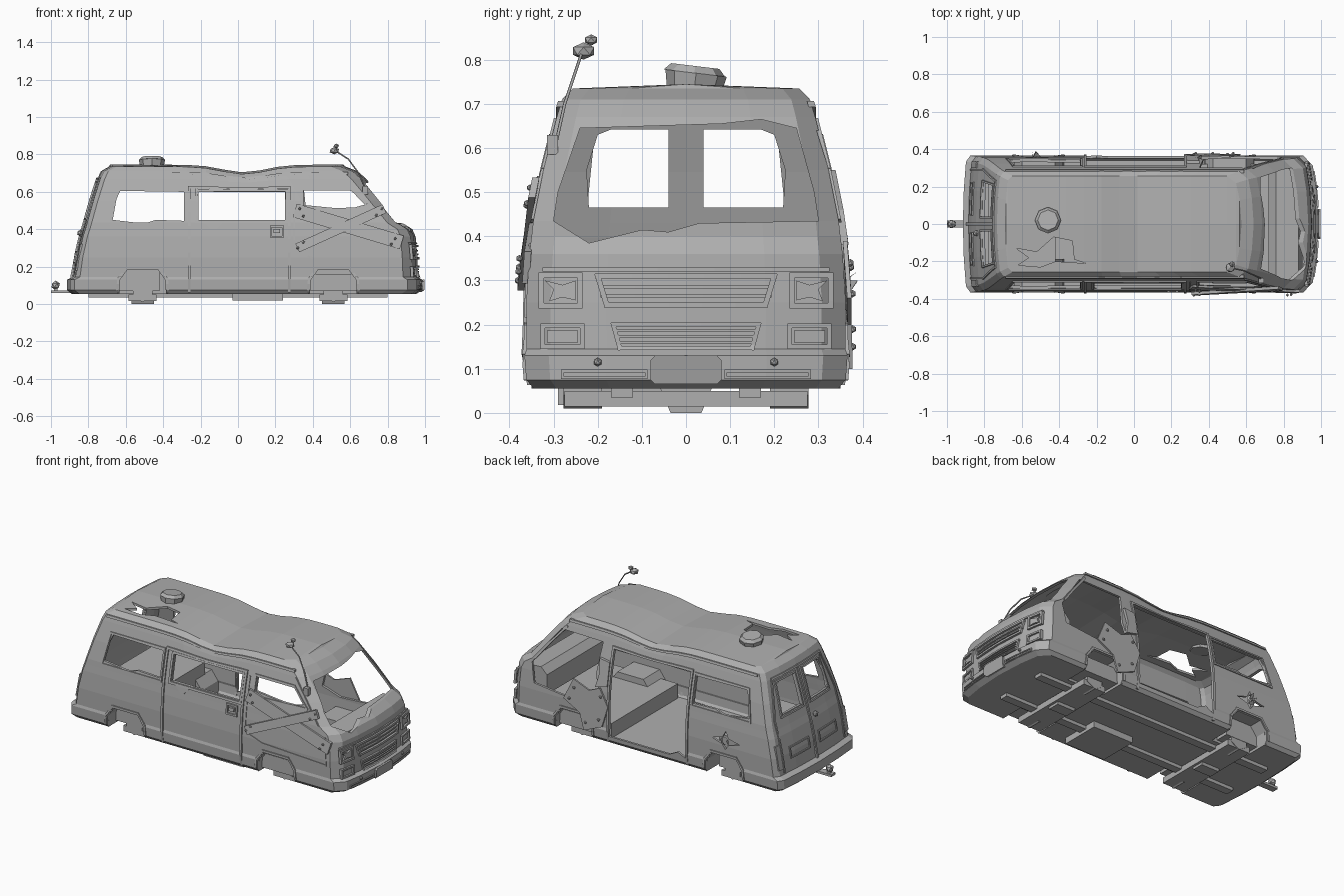
import bpy, bmesh, math
from mathutils import Vector, Matrix

if "Cube" in bpy.data.objects:
    bpy.data.objects.remove(bpy.data.objects["Cube"])


def material(name, value):
    mat = bpy.data.materials.new(name)
    mat.use_nodes = True
    colour = (value, value, value, 1)
    mat.diffuse_color = colour
    mat.node_tree.nodes["Principled BSDF"].inputs["Base Color"].default_value = colour
    return mat


GREY = material("worn grey", 0.43)

# Body outline by height: height, rear x, front x, half width
LEVELS = [(.055, -.89, .955, .345), (.075, -.915, .985, .362), (.13, -.915, .985, .366),
          (.145, -.885, .962, .361), (.25, -.87, .958, .362), (.36, -.845, .95, .355),
          (.4, -.832, .932, .35), (.435, -.822, .878, .346), (.55, -.79, .785, .323),
          (.67, -.752, .685, .293), (.71, -.733, .64, .281), (.735, -.69, .575, .257)]


def outline(z):
    """Rear x, front x and half width of the body at a height."""
    z = min(max(z, LEVELS[0][0]), LEVELS[-1][0])
    for low, high in zip(LEVELS, LEVELS[1:]):
        if z <= high[0]:
            t = (z - low[0]) / (high[0] - low[0])
            return [a + (b - a) * t for a, b in zip(low[1:], high[1:])]


def sag(x, z):
    """Dented roof line."""
    return -max(0, z - .6) * .3 * math.exp(-((x - .03) / .16) ** 2)


def on(face, u, z, d):
    """Point on a body face, lifted outward by d."""
    rear, front, width = outline(z)
    if face == "front":
        return Vector((front - .04 * (u / width) ** 2 + d, u, z))
    if face == "rear":
        return Vector((rear + .02 * (u / width) ** 2 - d, u, z))
    side = 1 if face == "left" else -1
    return Vector((u, side * (width + d), z + sag(u, z)))


def finish(name, bm):
    bmesh.ops.recalc_face_normals(bm, faces=bm.faces)
    mesh = bpy.data.meshes.new(name)
    bm.to_mesh(mesh)
    bm.free()
    mesh.materials.append(GREY)
    ob = bpy.data.objects.new(name, mesh)
    bpy.context.scene.collection.objects.link(ob)
    return ob


def solid(bm, bottom, top):
    """Closed solid between two matching loops of points."""
    a, b = ([bm.verts.new(p) for p in loop] for loop in (bottom, top))
    bm.faces.new(a)
    bm.faces.new(b)
    for i in range(len(a)):
        j = (i + 1) % len(a)
        bm.faces.new((a[i], a[j], b[j], b[i]))


def prism(name, profile, axis, start, end):
    place = {"x": lambda p, h: (h, *p), "y": lambda p, h: (p[0], h, p[1]),
             "z": lambda p, h: (*p, h)}[axis]
    bm = bmesh.new()
    solid(bm, [place(p, start) for p in profile], [place(p, end) for p in profile])
    return finish(name, bm)


def rect(u0, u1, z0, z1):
    return [(u0, z0), (u1, z0), (u1, z1), (u0, z1)]


def box(name, xs, ys, zs):
    return prism(name, rect(*xs, *ys), "z", *zs)


def plate(name, face, points, lift=.006, depth=.012):
    bm = bmesh.new()
    solid(bm, [on(face, u, z, lift - depth) for u, z in points],
          [on(face, u, z, lift) for u, z in points])
    return finish(name, bm)


def stroke(name, face, points, width=.012, lift=.006, closed=False, steps=5):
    """Raised strip that follows a path on the body."""
    bm = bmesh.new()
    path = [Vector(p) for p in points]
    for a, b in zip(path, path[1:] + path[:1] if closed else path[1:]):
        along = (b - a).normalized() * width / 2
        across = Vector((-along.y, along.x))
        a, b = a - along, b + along
        for i in range(steps):
            p, q = a.lerp(b, i / steps), a.lerp(b, (i + 1) / steps)
            loop = [p - across, q - across, q + across, p + across]
            solid(bm, [on(face, *c, lift - .016) for c in loop], [on(face, *c, lift) for c in loop])
    return finish(name, bm)


def cut(ob, cutters):
    for cutter in cutters:
        mod = ob.modifiers.new("opening", "BOOLEAN")
        mod.operation, mod.solver, mod.object = "DIFFERENCE", "EXACT", cutter
    graph = bpy.context.evaluated_depsgraph_get()
    mesh = bpy.data.meshes.new_from_object(ob.evaluated_get(graph))
    ob.modifiers.clear()
    ob.data = mesh
    for cutter in cutters:
        bpy.data.objects.remove(cutter)


def ball(name, at, radius, flat=1):
    bm = bmesh.new()
    bmesh.ops.create_icosphere(bm, subdivisions=1, radius=radius)
    bmesh.ops.transform(bm, matrix=Matrix.Translation(at) @ Matrix.Diagonal((1, 1, flat, 1)), verts=bm.verts)
    return finish(name, bm)


# Body shell, lofted ring by ring, with a crowned roof
bm = bmesh.new()
rings = []
for z, rear, front, width in LEVELS:
    half = [(rear + .02 * f * f, f * width) for f in (0, .5, .91)]
    half += [(rear + .04 + (front - rear - .12) * i / 12, width) for i in range(13)]
    half += [(front - .04 * f * f, f * width) for f in (.85, .5, 0)]
    loop = half + [(x, -y) for x, y in half[-2:0:-1]]
    rings.append([bm.verts.new((x, y, z + sag(x, z))) for x, y in loop])
count, last = len(loop), len(half) - 1
for low, high in zip(rings, rings[1:]):
    for i in range(count):
        j = (i + 1) % count
        bm.faces.new((low[i], low[j], high[j], high[i]))
for ring, crown in ((rings[0], 0), (rings[-1], .01)):
    middle = [ring[0]] + [bm.verts.new((v.co.x, 0, v.co.z + crown)) for v in ring[1:last]] + [ring[last]]
    for side in (ring[:last + 1], [ring[-i % count] for i in range(last + 1)]):
        for i in range(last):
            corners = dict.fromkeys((side[i], side[i + 1], middle[i + 1], middle[i]))
            bm.faces.new(list(corners))
shell = finish("body_shell", bm)
wall = shell.modifiers.new("wall", "SOLIDIFY")
wall.thickness, wall.offset = .014, -1

# Openings: windscreen, windows, doorways, roof tear
rear_window = [(-.67, .45), (-.5, .43), (-.44, .45), (-.29, .445), (-.29, .6), (-.63, .605), (-.65, .56)]
door_window = [(-.21, .45), (.25, .45), (.25, .6), (-.21, .6)]
cab_window = [(.35, .53), (.5, .515), (.6, .51), (.69, .535), (.6, .608), (.35, .608)]
cab_opening = [(.33, .3), (.45, .26), (.6, .27), (.78, .29), (.8, .41), (.7, .555), (.635, .64), (.35, .635), (.37, .45)]
side_opening = [(-.26, .1), (-.2, .13), (-.14, .1), (.27, .1), (.27, .61), (-.26, .61)]
dent = [(-.52 + r * math.cos(i * .785), .28 + r * math.sin(i * .785))
        for i, r in enumerate((.09, .03, .06, .025, .1, .03, .05, .03))]
screen = [(-.3, .435), (-.22, .385), (-.1, .415), (-.04, .41), (.03, .43), (.3, .435), (.29, .5),
          (.25, .645), (.17, .665), (.08, .655), (-.24, .645), (-.29, .5)]
tear = [(-.63, -.13), (-.52, -.15), (-.43, -.07), (-.33, -.09), (-.32, -.19), (-.26, -.21),
        (-.42, -.2), (-.5, -.23), (-.62, -.22), (-.56, -.18)]
cutters = [prism("cutter", screen, "x", .58, 1.2), prism("cutter", tear, "z", .66, .9)]
cutters += [prism("cutter", p, "y", -.5, -.24) for p in (rear_window, door_window, cab_window)]
cutters += [prism("cutter", p, "y", .24, .5) for p in (rear_window, side_opening, cab_opening, dent)]
for s in (-1, 1):
    window = [(s * .04, .465), (s * .22, .465), (s * .225, .55), (s * .2, .63), (s * .17, .642), (s * .04, .642)]
    cutters.append(prism("cutter", window, "x", -1.1, -.6))

# Wheel arches with liners, bare hexagonal hubs and axles
for label, x in (("rear", -.51), ("front", .51)):
    arch = [(x - .125, .055), (x - .12, .13), (x - .08, .185), (x + .08, .185), (x + .12, .13), (x + .125, .055)]
    liner = [(x - .135, .06), (x - .131, .14), (x - .088, .198), (x + .088, .198), (x + .131, .14), (x + .135, .06)]
    hexagon = [(x + .06 * math.sin(i * math.pi / 3), .07 + .06 * math.cos(i * math.pi / 3)) for i in range(6)]
    for side, s in (("left", 1), ("right", -1)):
        cutters.append(prism("cutter", [(x - .125, -.1)] + arch + [(x + .125, -.1)], "y", s * .2, s * .5))
        prism(f"{label}_{side}_wheel_well", liner + arch[::-1], "y", s * .19, s * .35)
        prism(f"{label}_{side}_well_back", liner, "y", s * .188, s * .2)
        prism(f"{label}_{side}_hub", hexagon, "y", s * .19, s * .278)
    box(f"{label}_axle", (x - .075, x + .075), (-.275, .275), (.015, .05))
    prism(f"{label}_differential", [(-.035, 0), (.035, 0), (.06, .06), (-.06, .06)], "x", x - .06, x + .06)
cut(shell, cutters)

# Chassis and interior
for s in (-1, 1):
    box("chassis_rail", (-.8, .8), sorted((s * .12, s * .17)), (.035, .065))
box("fuel_tank", (-.03, .24), (-.29, -.05), (.018, .06))
box("rear_bench", (-.78, -.42), (-.28, .28), (.07, .27))
box("cab_platform", (.28, .9), (-.32, .32), (.07, .16))
prism("dashboard", [(.72, .22), (.9, .22), (.88, .37), (.76, .38), (.72, .34)], "y", -.32, .32)

# Trim shared by both sides
for face in ("left", "right"):
    stroke("roof_gutter", face, [(-.68, .7), (.58, .7)], .014, .008, steps=14)
    stroke("rear_window_frame", face, [(-.68, .43), (-.28, .43), (-.28, .615), (-.645, .615)], .01, closed=True)
    stroke("sliding_door_frame", face, [(-.26, .07), (-.26, .625), (.275, .625), (.275, .07)], .014, .008, steps=8)
    stroke("windscreen_pillar", face, [(.6, .66), (.69, .555), (.78, .44)], .012)
    for x in (-.51, .51):
        stroke("arch_lip", face, [(x - .135, .08), (x - .13, .135), (x - .085, .197), (x + .085, .197),
                                  (x + .13, .135), (x + .135, .08)], .012, .006, steps=2)

# Right side: door window, handle, cracked cab door, nailed planks
stroke("door_window_frame", "right", rect(-.22, .26, .44, .61), .014, .008, closed=True)
plate("glass_shard", "right", [(-.2, .45), (-.07, .45), (-.13, .385)], .005)
stroke("door_handle_frame", "right", rect(.175, .24, .36, .415), .01, .01, closed=True)
plate("door_handle", "right", rect(.19, .225, .38, .4), .012)
stroke("cab_window_frame", "right", [(.34, .5), (.7, .515), (.6, .62), (.34, .62)], .01, closed=True)
stroke("cab_door_seam", "right", [(.3, .6), (.3, .28), (.42, .24), (.85, .22), (.84, .38)], .008, .004)
stroke("lower_plank", "right", [(.34, .31), (.76, .5)], .05, .022, steps=1)
stroke("upper_plank", "right", [(.34, .49), (.84, .34)], .075, .012, steps=1)
for u, z in ((.32, .3), (.35, .33), (.74, .475), (.77, .51), (.33, .51), (.35, .47), (.84, .35), (.82, .32)):
    ball("nail", on("right", u, z, .022), .008)

# Left side: bent pillar, bolted patch and torn metal
plate("bent_pillar", "left", [(.28, .4), (.36, .38), (.34, .46), (.35, .55), (.28, .54)], .016, .02)
patch = [(.27, .28), (.31, .15), (.43, .1), (.46, .2), (.57, .26), (.51, .39), (.4, .35), (.33, .38)]
plate("patch_panel", "left", patch, .014, .01)
for u, z in ((.32, .33), (.33, .19), (.42, .15), (.5, .34), (.53, .27)):
    ball("bolt", on("left", u, z, .016), .009)
for a, b in zip(dent[1::2], dent[3::2] + dent[1:2]):
    middle = ((a[0] + b[0]) / 2 * 1.01, (a[1] + b[1]) / 2 + .02)
    bm = bmesh.new()
    bm.faces.new([bm.verts.new(p) for p in (on("left", *a, 0), on("left", *b, 0), on("left", *middle, .03))])
    finish("torn_metal", bm)

# Front: grilles, lamps, bumper fittings
stroke("grille_frame", "front", [(-.18, .245), (.18, .245), (.2, .31), (-.2, .31)], .012, .012, closed=True)
for z in (.265, .285):
    stroke("grille_bar", "front", [(-.19, z), (.19, z)], .008, .008)
stroke("bonnet_crease", "front", [(-.32, .325), (.32, .325)], .01, .007)
stroke("lower_grille_frame", "front", [(-.15, .147), (.15, .147), (.165, .2), (-.165, .2)], .01, .01, closed=True)
for z in (.16, .173, .186):
    stroke("lower_grille_bar", "front", [(-.155, z), (.155, z)], .006, .008)
for s in (-1, 1):
    stroke("headlamp_frame", "front", rect(s * .24, s * .328, .243, .312), .012, .012, closed=True)
    plate("broken_headlamp", "front", [(s * .25, .255), (s * .28, .262), (s * .31, .253), (s * .3, .28),
                                       (s * .32, .3), (s * .28, .29), (s * .25, .3)], .009)
    stroke("fog_lamp_frame", "front", rect(s * .235, s * .325, .15, .197), .01, .01, closed=True)
    plate("fog_lamp", "front", rect(s * .245, s * .315, .16, .187), .004)
    stroke("bumper_slot", "front", rect(s * .09, s * .28, .08, .095), .006, .005, closed=True)
    ball("bumper_bolt", on("front", s * .2, .115, .004), .01)
plate("front_plate", "front", [(-.08, .075), (-.07, .065), (.07, .065), (.08, .075), (.08, .12),
                               (.07, .13), (-.07, .13), (-.08, .12)], .014)

# Rear: twin doors, lamps, tow bar
stroke("rear_door_seam", "rear", [(0, .15), (0, .67)], .014, .008, steps=8)
for s in (-1, 1):
    stroke("rear_door_frame", "rear", [(s * .29, .16), (s * .29, .45), (s * .23, .67), (0, .67)], .01)
    stroke("rear_window_trim", "rear", [(s * .035, .455), (s * .23, .455), (s * .21, .65), (s * .035, .65)],
           .01, .008, closed=True)
    plate("rear_lamp", "rear", rect(s * .3, s * .335, .18, .32), .006)
    stroke("rear_panel", "rear", rect(s * .05, s * .22, .22, .28), .008, closed=True)
ball("rear_door_knob", on("rear", -.05, .38, .006), .018)
box("tow_bar", (-1, -.87), (-.02, .02), (.058, .072))
ball("tow_ball", (-.975, 0, .1), .025)
box("tow_pin", (-.985, -.965), (-.01, .01), (.07, .1))

# Roof vent and bent aerial
bm = bmesh.new()
for r1, r2, z, h in ((.06, .07, .745, .05), (.07, .055, .778, .016)):
    bmesh.ops.create_cone(bm, cap_ends=True, segments=8, radius1=r1, radius2=r2, depth=h,
                          matrix=Matrix.Translation((-.46, .02, z)) @ Matrix.Rotation(-.12, 4, "X"))
finish("roof_vent", bm)
curve = bpy.data.curves.new("aerial", "CURVE")
curve.dimensions, curve.bevel_depth, curve.bevel_resolution = "3D", .004, 0
spline = curve.splines.new("POLY")
spline.points.add(3)
for point, co in zip(spline.points, ((.685, -.295, .61), (.645, -.275, .7), (.59, -.25, .775), (.52, -.235, .82))):
    point.co = (*co, 1)
curve.materials.append(GREY)
bpy.context.scene.collection.objects.link(bpy.data.objects.new("aerial", curve))
box("aerial_base", (.665, .695), (-.315, -.29), (.585, .63))
ball("aerial_head", (.515, -.232, .82), .028, .7)
ball("aerial_tip", (.525, -.215, .845), .016, .8)
